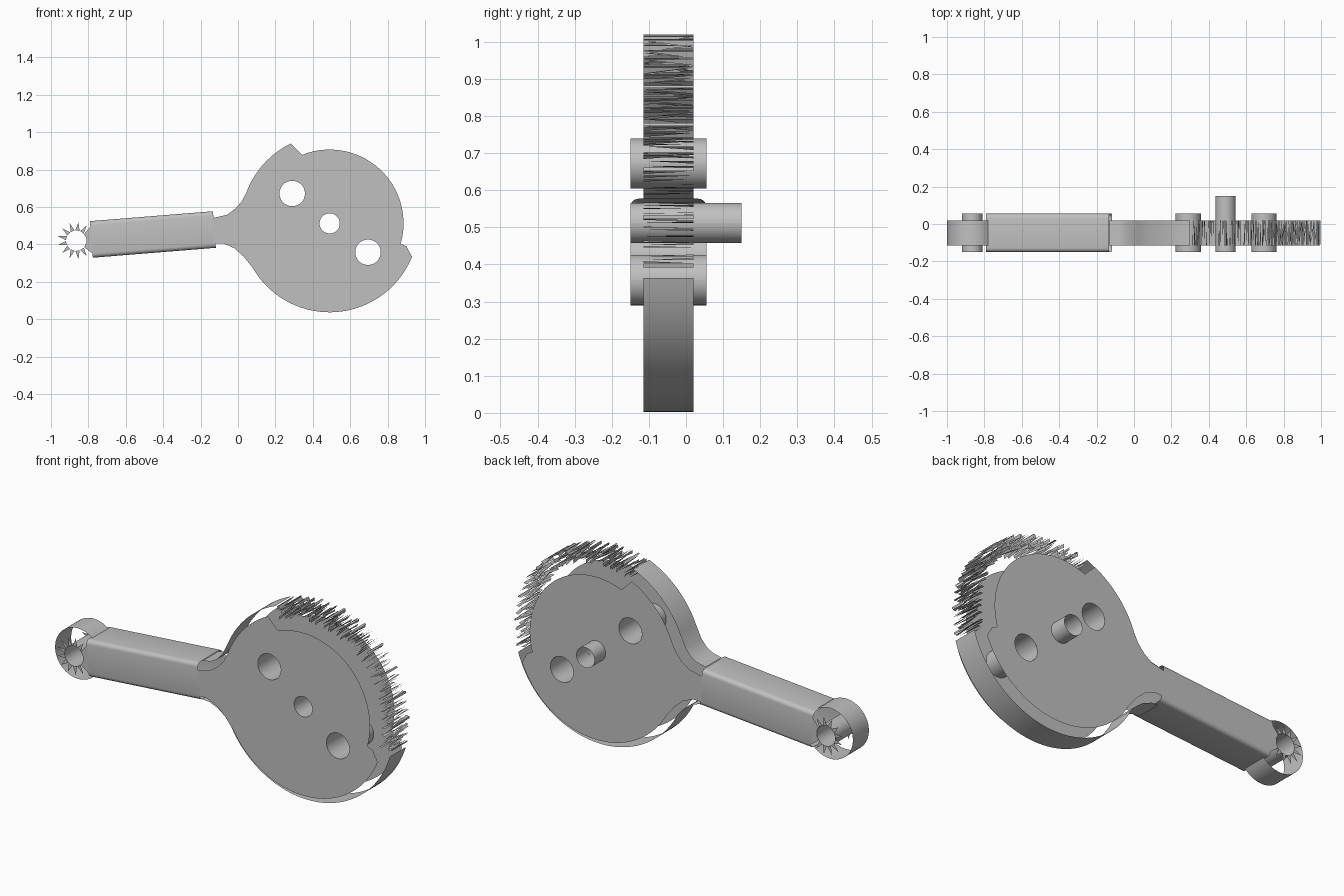
import bpy, bmesh, math, random
from mathutils import Matrix, Vector

random.seed(4)
cube = bpy.data.objects.get("Cube")
if cube:
    bpy.data.objects.remove(cube, do_unlink=True)

grey = bpy.data.materials.new("plain grey")
grey.use_nodes = True
colour = (0.53, 0.53, 0.53, 1)
grey.diffuse_color = colour
grey.node_tree.nodes["Principled BSDF"].inputs["Base Color"].default_value = colour

RIM_FRONT, RIM_BACK = -0.115, 0.02    # rim walls, set in from the plates
FRONT, BACK = -0.15, 0.055            # flat plates
HUB = (0.49, 0.512)                   # wheel centre in x, z
EYE = (-0.865, 0.42)                  # handle end ring centre
PINS = [(0.29, 0.672), (0.695, 0.358)]
PIN_R, SHAFT_R = 0.068, 0.054


def arc(centre, r, start, end, n):
    """Points on an arc, angles in degrees."""
    angles = [math.radians(start + (end - start) * i / n) for i in range(n + 1)]
    return [(centre[0] + r * math.cos(a), centre[1] + r * math.sin(a)) for a in angles]


def finish(name, bm, smooth=True):
    mesh = bpy.data.meshes.new(name)
    bm.to_mesh(mesh)
    bm.free()
    mesh.materials.append(grey)
    obj = bpy.data.objects.new(name, mesh)
    bpy.context.collection.objects.link(obj)
    if smooth:
        bpy.ops.object.select_all(action='DESELECT')
        obj.select_set(True)
        bpy.context.view_layer.objects.active = obj
        bpy.ops.object.shade_smooth_by_angle(angle=math.radians(30))


def wall(name, path, y0, y1):
    """Open wall swept along y from a path in x, z."""
    bm = bmesh.new()
    rows = [[bm.verts.new((x, y, z)) for x, z in path] for y in (y0, y1)]
    for i in range(len(path) - 1):
        bm.faces.new((rows[0][i], rows[1][i], rows[1][i + 1], rows[0][i + 1]))
    finish(name, bm)


def tube(name, centre, r, y0, y1):
    wall(name, arc(centre, r, 0, 360, 48), y0, y1)


def plate(name, outline, holes, y):
    """Flat plate with round holes, facing outwards."""
    bm = bmesh.new()
    loops = [outline] + [arc(c, r, 0, 360, 40)[:-1] for c, r in holes]
    for loop in loops:
        vs = [bm.verts.new((x, y, z)) for x, z in loop]
        for i, v in enumerate(vs):
            bm.edges.new((v, vs[i - 1]))
    bmesh.ops.triangle_fill(bm, edges=bm.edges[:], use_beauty=True)
    for f in bm.faces:
        f.normal_update()
        if f.normal.y * y < 0:
            f.normal_flip()
    finish(name, bm, False)


# Wheel plates with the neck and the recessed toothed sector
outline = arc(HUB, 0.475, 116, 160, 16)
outline += [(0.02, 0.63), (-0.015, 0.59), (-0.06, 0.558), (-0.13, 0.542),
            (-0.13, 0.405), (-0.08, 0.405), (-0.02, 0.38), (0.03, 0.335)]
outline += arc(HUB, 0.475, 210, 338, 46)
outline += [(0.90, 0.39)] + arc(HUB, 0.395, -16, 112, 46)
holes = [(p, PIN_R) for p in PINS] + [(HUB, SHAFT_R)]
plate("front_wheel_plate", outline, holes, FRONT)
plate("back_wheel_plate", outline, holes, BACK)

# Rim walls, flaring into the neck
wall("upper_rim", arc(HUB, 0.51, 112, 157, 20)
     + [(-0.012, 0.645), (-0.045, 0.607), (-0.08, 0.588), (-0.13, 0.577)], RIM_FRONT, RIM_BACK)
wall("lower_rim", [(-0.13, 0.372), (-0.09, 0.37), (-0.04, 0.35), (0.0, 0.32)]
     + arc(HUB, 0.51, 207, 343, 56), RIM_FRONT, RIM_BACK)

# Pin sleeves and shaft
for i, p in enumerate(PINS):
    tube("pin_sleeve_%d" % (i + 1), p, PIN_R, FRONT, BACK)
tube("shaft", HUB, SHAFT_R, FRONT, 0.15)

# Gear teeth: slivers of flank and tip surfaces
bm = bmesh.new()
TEETH = 26


def polar(r, a, y):
    return bm.verts.new((HUB[0] + r * math.cos(a), y, HUB[1] + r * math.sin(a)))


for t in range(TEETH):
    mid = math.radians(-13 + 123 * t / (TEETH - 1))
    for side in (-1, 1):
        for r in (0.44, 0.465, 0.49):
            def flank(q):
                return mid + side * (0.008 + (0.51 - q) * 0.35)
            near, far = random.choice([(RIM_FRONT, RIM_BACK), (RIM_BACK, RIM_FRONT)])
            top = r + random.uniform(0.013, 0.02)
            bm.faces.new((polar(r, flank(r), near), polar(top, flank(top), near),
                          polar(top, flank(top), far)))
    if t % 3 == 0:
        bm.faces.new([polar(0.51, mid + s * 0.01, y) for s, y in
                      ((-1, RIM_FRONT), (1, RIM_FRONT), (1, RIM_BACK), (-1, RIM_BACK))])
finish("gear_teeth", bm, False)

# Handle grip: tilted open sleeve with rounded long edges
bm = bmesh.new()
bmesh.ops.create_cube(bm, size=1)
bmesh.ops.scale(bm, vec=(0.66, BACK - FRONT, 0.196), verts=bm.verts)
long_edges = [e for e in bm.edges if abs(e.verts[0].co.x - e.verts[1].co.x) > 0.5]
bmesh.ops.bevel(bm, geom=long_edges, offset=0.022, segments=4, profile=0.5, affect='EDGES')
ends = [f for f in bm.faces if abs(f.normal.x) > 0.9]
bmesh.ops.delete(bm, geom=ends, context='FACES_ONLY')
bmesh.ops.rotate(bm, cent=(0, 0, 0), matrix=Matrix.Rotation(math.radians(-4.6), 3, 'Y'), verts=bm.verts)
bmesh.ops.translate(bm, vec=Vector((-0.455, (FRONT + BACK) / 2, 0.453)), verts=bm.verts)
finish("handle_grip", bm)

# Handle end: outer ring, bore sleeve and ragged star facing
wall("end_ring", arc(EYE, 0.135, 50, 318, 40), RIM_FRONT, RIM_BACK)
tube("end_sleeve", EYE, 0.055, FRONT, BACK)
for side, y in (("front", FRONT), ("back", BACK)):
    bm = bmesh.new()
    for i in range(13):
        a = 360 * i / 13
        base = arc(EYE, 0.055, a - 12, a + 12, 1)
        tip = arc(EYE, 0.1, a, a, 1)[:1]
        bm.faces.new([bm.verts.new((x, y, z)) for x, z in base + tip])
    finish(side + "_star", bm, False)
    plate(side + "_handle_tip", [(-0.775, 0.35), (-0.785, 0.5)] + arc(EYE, 0.056, 40, -40, 6), [], y)
